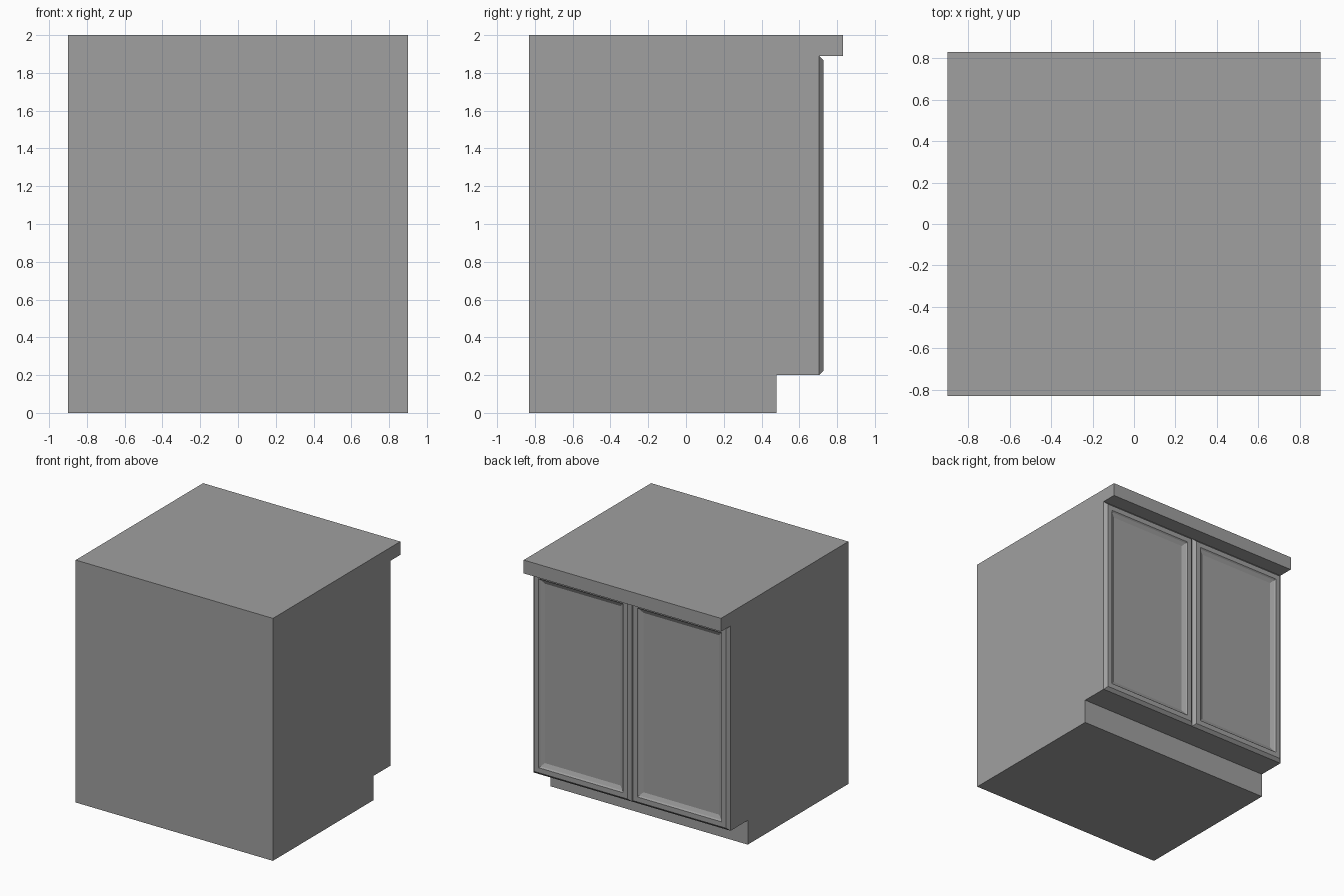
import bpy, bmesh

if "Cube" in bpy.data.objects:
    bpy.data.objects.remove(bpy.data.objects["Cube"])

grey = bpy.data.materials.new("plain_grey")
grey.diffuse_color = (0.35, 0.35, 0.35, 1)
grey.use_nodes = True
grey.node_tree.nodes["Principled BSDF"].inputs["Base Color"].default_value = grey.diffuse_color

HALF_W = 0.90      # half width of the whole cabinet
BACK = -0.83       # flush plain side
TOP_Z = 1.89       # underside of the counter
KICK_Z = 0.20      # top of the toe recess
FACE_Y = 0.70      # plane the doors are mounted on


def finish(name, bm):
    bmesh.ops.recalc_face_normals(bm, faces=bm.faces)
    mesh = bpy.data.meshes.new(name)
    bm.to_mesh(mesh)
    bm.free()
    mesh.materials.append(grey)
    obj = bpy.data.objects.new(name, mesh)
    bpy.context.collection.objects.link(obj)
    return obj


def extrude_profile(name, profile):
    """Extrude a (y, z) outline across the full width."""
    bm = bmesh.new()
    face = bm.faces.new([bm.verts.new((-HALF_W, y, z)) for y, z in profile])
    new = bmesh.ops.extrude_face_region(bm, geom=[face])["geom"]
    verts = [v for v in new if isinstance(v, bmesh.types.BMVert)]
    bmesh.ops.translate(bm, verts=verts, vec=(2 * HALF_W, 0, 0))
    return finish(name, bm)


def door(name, x0, x1, z0, z1):
    """Framed door: nested rectangles (inset, y) bridged into one surface."""
    rings = [(0.0, FACE_Y), (0.0, FACE_Y + 0.004), (0.024, FACE_Y + 0.028),
             (0.065, FACE_Y + 0.028), (0.075, FACE_Y + 0.018),
             (0.105, FACE_Y + 0.004)]
    bm = bmesh.new()
    loops = []
    for d, y in rings:
        loops.append([bm.verts.new(p) for p in (
            (x0 + d, y, z0 + d), (x1 - d, y, z0 + d),
            (x1 - d, y, z1 - d), (x0 + d, y, z1 - d))])
    for a, b in zip(loops, loops[1:]):
        for i in range(4):
            j = (i + 1) % 4
            bm.faces.new((a[i], a[j], b[j], b[i]))
    bm.faces.new(loops[-1])   # centre panel
    bm.faces.new(loops[0])    # hidden back
    return finish(name, bm)


# Carcass with toe recess under the doors
extrude_profile("cabinet_body", [
    (BACK, 0), (0.48, 0), (0.48, KICK_Z), (FACE_Y, KICK_Z),
    (FACE_Y, TOP_Z), (BACK, TOP_Z)])

# Counter slab overhanging the doors
extrude_profile("countertop", [
    (BACK, TOP_Z), (0.83, TOP_Z), (0.83, 2.0), (BACK, 2.0)])

# Pair of doors meeting at the centre
door("door_right", 0.0, HALF_W, KICK_Z, TOP_Z)
door("door_left", -HALF_W, 0.0, KICK_Z, TOP_Z)
